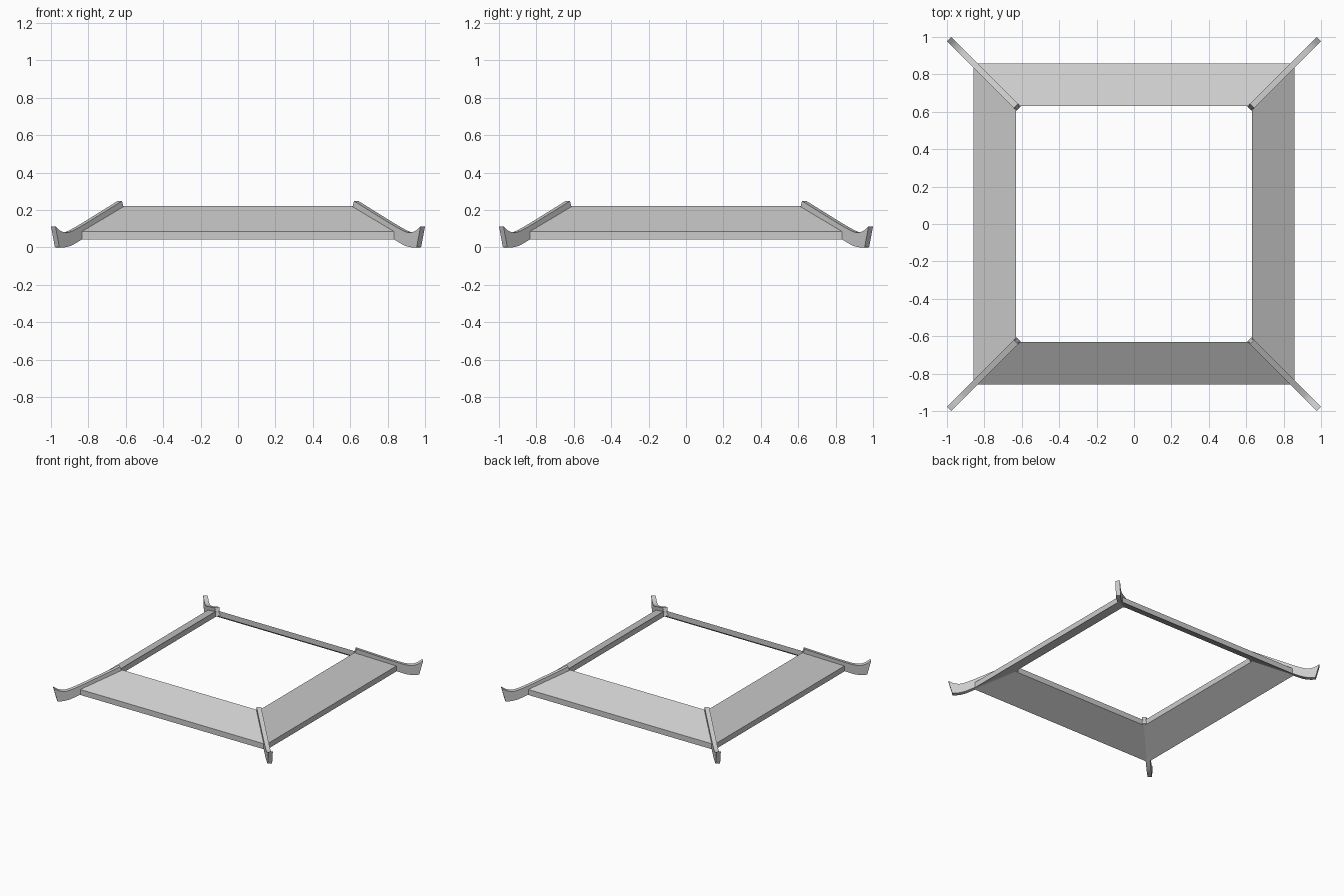
import bpy, bmesh
from math import radians
from mathutils import Matrix, Vector

if "Cube" in bpy.data.objects:
    bpy.data.objects.remove(bpy.data.objects["Cube"])

OUT, INN = 0.857, 0.632          # eave and upper edge distances
Z_EAVE, Z_TOP, THICK = 0.086, 0.22, 0.045


def make_object(name, bm):
    bmesh.ops.recalc_face_normals(bm, faces=bm.faces)
    me = bpy.data.meshes.new(name)
    bm.to_mesh(me)
    bm.free()
    ob = bpy.data.objects.new(name, me)
    bpy.context.collection.objects.link(ob)
    return ob


def prism(name, section, offset, angle):
    """Close a planar section into a solid by sweeping it along offset."""
    bm = bmesh.new()
    a = [bm.verts.new(Vector(p) - offset) for p in section]
    b = [bm.verts.new(Vector(p) + offset) for p in section]
    bm.faces.new(a)
    bm.faces.new(b)
    n = len(a)
    for i in range(n):
        bm.faces.new((a[i], a[(i + 1) % n], b[(i + 1) % n], b[i]))
    bm.transform(Matrix.Rotation(angle, 4, 'Z'))
    return make_object(name, bm)


def smooth_path(pts, steps=4):
    """Catmull-Rom samples through the (distance, height) points."""
    p = [Vector(q) for q in pts]
    p = [2 * p[0] - p[1]] + p + [2 * p[-1] - p[-2]]
    res = []
    for i in range(1, len(p) - 2):
        for s in range(steps):
            t = s / steps
            res.append(0.5 * (2 * p[i] + (p[i + 1] - p[i - 1]) * t
                       + (2 * p[i - 1] - 5 * p[i] + 4 * p[i + 1] - p[i + 2]) * t * t
                       + (3 * p[i] - p[i - 1] - 3 * p[i + 1] + p[i + 2]) * t ** 3))
    return res + [p[-2]]


# Sloped, mitred roof panels
def roof_panel(name, angle):
    bm = bmesh.new()
    top = [(-OUT, -OUT, Z_EAVE), (OUT, -OUT, Z_EAVE), (INN, -INN, Z_TOP), (-INN, -INN, Z_TOP)]
    a = [bm.verts.new(p) for p in top]
    b = [bm.verts.new((x, y, z - THICK)) for x, y, z in top]
    bm.faces.new(a)
    bm.faces.new(b[::-1])
    for i in range(4):
        j = (i + 1) % 4
        bm.faces.new((a[i], b[i], b[j], a[j]))
    bm.transform(Matrix.Rotation(angle, 4, 'Z'))
    make_object(name, bm)


# Hip beam profile with an upturned tip, in the diagonal plane x = y
upper = [(0.632, 0.248)] + smooth_path(
    [(0.82, 0.131), (0.87, 0.102), (0.9, 0.087), (0.928, 0.079), (0.96, 0.088), (0.988, 0.112)])
lower = [(0.617, 0.182)] + smooth_path(
    [(0.82, 0.06), (0.86, 0.034), (0.90, 0.011), (0.93, 0.002), (0.95, 0.0), (0.967, 0.001)])
section = [(d, d, z) for d, z in upper + lower[::-1]]

sides = ["right", "back", "left", "front"]
for k in range(4):
    ang = radians(90 * k)
    roof_panel(f"roof_panel_{sides[(k + 3) % 4]}", ang)
    beam = prism(f"hip_beam_{k + 1}", section, Vector((0.012, -0.012, 0)), ang)
    bpy.ops.object.select_all(action='DESELECT')
    beam.select_set(True)
    bpy.context.view_layer.objects.active = beam
    bpy.ops.object.shade_smooth_by_angle(angle=radians(30))
